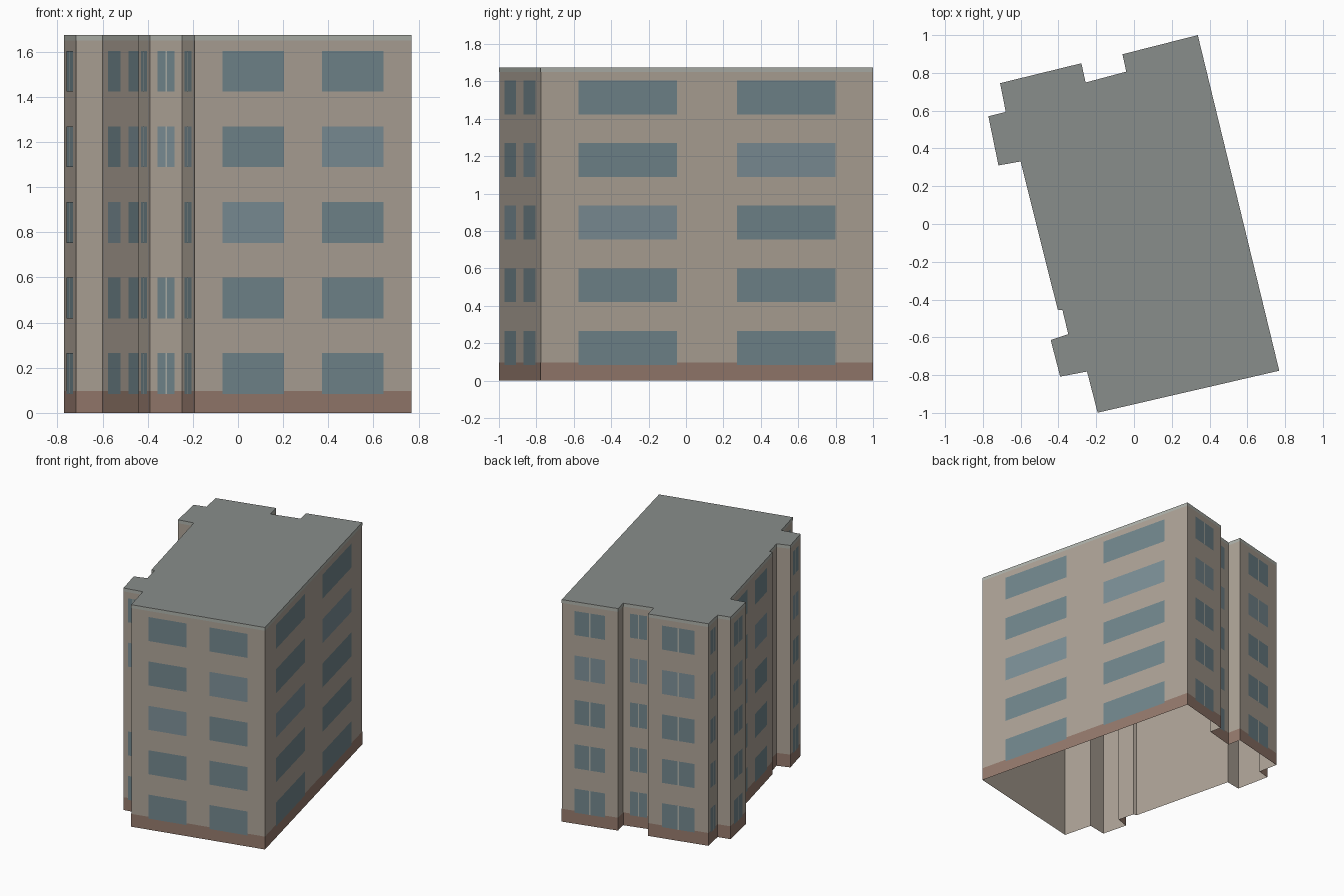
import bpy
from mathutils import Vector

if "Cube" in bpy.data.objects:
    bpy.data.objects.remove(bpy.data.objects["Cube"])

H = 1.675
STOREYS = 5
STEP = H / STOREYS
MARGIN = .04
# building outline, counter-clockwise from the front left corner
OUTLINE = [Vector(p) for p in (
    (-.192, -.998), (.768, -.776), (.337, .999), (-.06, .898), (-.04, .806), (-.257, .748),
    (-.279, .85), (-.708, .745), (-.678, .593), (-.77, .57), (-.717, .311),
    (-.6, .332), (-.403, -.453), (-.378, -.455), (-.347, -.584), (-.44, -.615),
    (-.39, -.807), (-.248, -.78))]
N = len(OUTLINE)


def material(name, rgb):
    m = bpy.data.materials.new(name)
    m.diffuse_color = (*rgb, 1)
    m.use_nodes = True
    m.node_tree.nodes["Principled BSDF"].inputs["Base Color"].default_value = m.diffuse_color
    return m


def make(name, verts, faces, mat):
    me = bpy.data.meshes.new(name)
    me.from_pydata(verts, [], faces)
    me.materials.append(mat)
    ob = bpy.data.objects.new(name, me)
    bpy.context.collection.objects.link(ob)
    return ob


def normal(a, b):
    d = (b - a).normalized()
    return Vector((d.y, -d.x))


def offset(dist):
    # mitred outward offset of the outline
    out = []
    for i, p in enumerate(OUTLINE):
        n1 = normal(OUTLINE[i - 1], p)
        n2 = normal(p, OUTLINE[(i + 1) % N])
        out.append(p + (n1 + n2) * dist / (1 + n1.dot(n2)))
    return out


def band(name, dist, z0, z1, mat):
    # open strip of wall following the outline
    pts = offset(dist)
    verts = [(p.x, p.y, z) for z in (z0, z1) for p in pts]
    faces = [(i, (i + 1) % N, (i + 1) % N + N, i + N) for i in range(N)]
    return make(name, verts, faces, mat)


def panels(name, rects, dist, mat):
    # flat rectangles on walls: (wall, start, end, bottom, top)
    verts, faces = [], []
    for w, u0, u1, z0, z1 in rects:
        a, b = OUTLINE[w], OUTLINE[(w + 1) % N]
        o = normal(a, b) * dist
        k = len(verts)
        for u, z in ((u0, z0), (u1, z0), (u1, z1), (u0, z1)):
            p = a.lerp(b, u) + o
            verts.append((p.x, p.y, z))
        faces.append((k, k + 1, k + 2, k + 3))
    make(name, verts, faces, mat)


wall_mat = material("plaster", (.42, .367, .309))
base_mat = material("base_brown", (.30, .194, .152))
trim_mat = material("trim_grey", (.42, .44, .40))
roof_mat = material("roof_grey", (.25, .268, .257))
glass_mat = material("glass", (.167, .24, .266))
light_mat = material("glass_light", (.203, .277, .310))

# shell, open underneath
band("walls", 0, 0, H, wall_mat)
make("roof", [(p.x, p.y, H) for p in offset(.0008)], [tuple(range(N))], roof_mat)
band("plinth", .0008, 0, .097, base_mat)
band("cornice", .0008, H - .025, H, trim_mat)

# windows: two per long wall, one split window per short wall, none on tiny returns
glass, light, mullions = [], [], []
for w in range(N):
    length = (OUTLINE[(w + 1) % N] - OUTLINE[w]).length
    if length < .138:
        continue
    big = length > .7
    if big:
        cell = (length - 2 * MARGIN) / 2
        spans = [((MARGIN + cell * (c + .19)) / length,
                  (MARGIN + cell * (c + .81)) / length) for c in (0, 1)]
    else:
        spans = [(.23, .77)]
    for row in range(STOREYS):
        if w == 16 and row == 2:      # blank bay on the narrow front wall
            continue
        z0, z1 = (row + .25) * STEP, (row + .79) * STEP
        for col, (u0, u1) in enumerate(spans):
            pale = row == col + 2 if big else row == 3
            (light if pale else glass).append((w, u0, u1, z0, z1))
            if not big:
                h = min(.005 / length, .025)
                mullions.append((w, .5 - h, .5 + h, z0, z1))
panels("windows", glass, .0016, glass_mat)
panels("pale_windows", light, .0016, light_mat)
panels("window_mullions", mullions, .0024, trim_mat)
